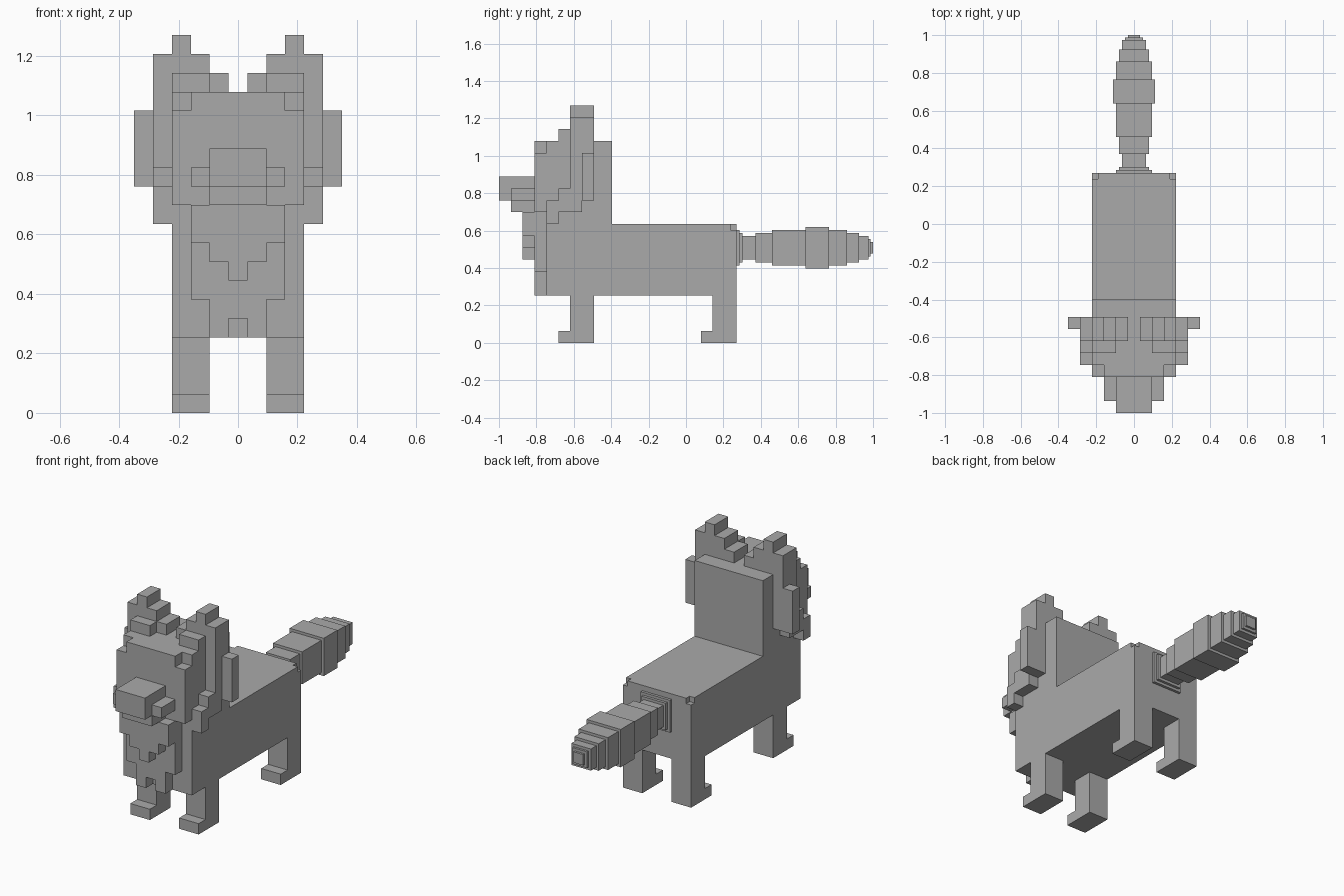
import bpy
import bmesh
from mathutils import Vector

cube = bpy.data.objects.get("Cube")
if cube:
    bpy.data.objects.remove(cube, do_unlink=True)

V = 2 / 31.5  # one block

grey = bpy.data.materials.new("plain_grey")
grey.use_nodes = True
GREY = (0.4, 0.4, 0.4, 1)
grey.diffuse_color = GREY
grey.node_tree.nodes["Principled BSDF"].inputs["Base Color"].default_value = GREY


def prism(name, outline, axis, lo, hi, sides=(1,)):
    """Extrude an outline, in blocks. Axis x takes (y, z) points, axis y takes (x, z).
    y is counted back from the snout tip; sides lists the x mirrorings."""
    bm = bmesh.new()
    for side in sides:
        def place(p, d):
            x, y, z = (d, p[0], p[1]) if axis == "x" else (p[0], d, p[1])
            return bm.verts.new(Vector((side * x * V, y * V - 1, z * V)))
        near = [place(p, lo) for p in outline]
        far = [place(p, hi) for p in outline]
        bm.faces.new(near)
        bm.faces.new(far)
        n = len(outline)
        for i in range(n):
            j = (i + 1) % n
            bm.faces.new((near[i], near[j], far[j], far[i]))
    bmesh.ops.recalc_face_normals(bm, faces=bm.faces)
    mesh = bpy.data.meshes.new(name)
    bm.to_mesh(mesh)
    bm.free()
    mesh.materials.append(grey)
    obj = bpy.data.objects.new(name, mesh)
    bpy.context.collection.objects.link(obj)
    return obj


def box(name, x, y, z, sides=(1,)):
    outline = [(x[0], z[0]), (x[1], z[0]), (x[1], z[1]), (x[0], z[1])]
    return prism(name, outline, "y", y[0], y[1], sides)


def mirrored(half):
    return half + [(-x, z) for x, z in reversed(half)]


BOTH = (1, -1)

# Body with the upright neck and back of the head
body = prism("body", [(4, 4), (20, 4), (20, 10), (9.5, 10), (9.5, 17), (4, 17)],
             "x", -3.5, 3.5)

# Small nicks in the rear top corners
nick = box("corner_cutter", (3, 4), (19.5, 20.5), (9.5, 10.5), BOTH)
nick.hide_render = True
nick.hide_viewport = True
cut = body.modifiers.new("corner_nicks", "BOOLEAN")
cut.operation = "DIFFERENCE"
cut.solver = "EXACT"
cut.object = nick

# Face and chest layers
prism("face", mirrored([(2.5, 17), (2.5, 16), (3.5, 16), (3.5, 11)]), "y", 3, 4)
prism("chest", mirrored([(2.5, 11), (2.5, 6), (1.5, 6), (1.5, 4), (.5, 4), (.5, 5)]),
      "y", 3, 4)
prism("bib", mirrored([(2.5, 11), (2.5, 9), (1.5, 9), (1.5, 8), (.5, 8), (.5, 7)]),
      "y", 2, 3)

# Muzzle
box("snout", (-1.5, 1.5), (0, 3), (12, 14))
box("muzzle_sides", (1.5, 2.5), (1, 3), (12, 13), BOTH)
box("jaw", (-1.5, 1.5), (1, 3), (11, 12))

# Ears, cheeks and side tufts
prism("ears", [(.5, 17), (3.5, 17), (3.5, 20), (2.5, 20), (2.5, 19), (1.5, 19),
               (1.5, 18), (.5, 18)], "y", 6, 8, BOTH)
box("ear_fronts", (1.5, 3.5), (5, 6), (17, 18), BOTH)
prism("cheeks", [(4, 10), (5, 10), (5, 11), (7, 11), (7, 12), (8, 12), (8, 19),
                 (6, 19), (6, 13), (5, 13), (5, 12), (4, 12)], "x", 3.5, 4.5, BOTH)
box("side_tufts", (4.5, 5.5), (7, 8), (12, 16), BOTH)

# Legs with paws
for name, back in (("front_legs", 8), ("back_legs", 20)):
    prism(name, [(back, 0), (back, 4), (back - 2, 4), (back - 2, 1),
                 (back - 3, 1), (back - 3, 0)], "x", 1.5, 3.5, BOTH)

# Tail of square rings: end position and half width
start = 20
rings = [(20.25, 1.5), (20.5, 1.25), (21.6, 1), (23, 1.25), (25.8, 1.5), (27.8, 1.75),
         (29.3, 1.5), (30.3, 1.25), (31.1, 1), (31.3, .75), (31.5, .5)]
for i, (end, r) in enumerate(rings):
    box(f"tail_ring_{i + 1}", (-r, r), (start, end), (8 - r, 8 + r))
    start = end
